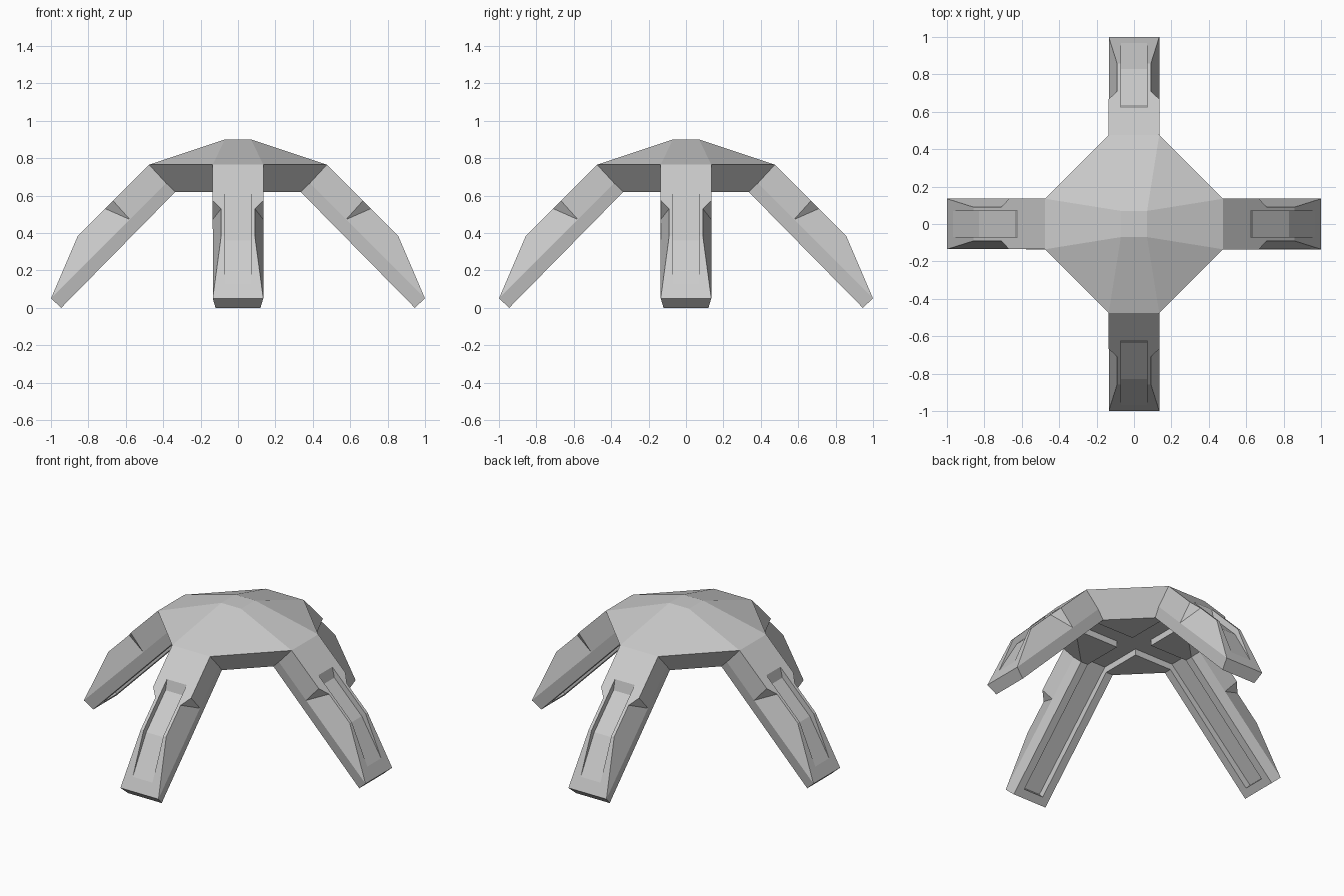
import bpy, bmesh
from math import pi
from mathutils import Matrix, Vector

if "Cube" in bpy.data.objects:
    bpy.data.objects.remove(bpy.data.objects["Cube"])


def finish(bm, name):
    bmesh.ops.remove_doubles(bm, verts=bm.verts, dist=1e-4)
    bmesh.ops.recalc_face_normals(bm, faces=bm.faces)
    mesh = bpy.data.meshes.new(name)
    bm.to_mesh(mesh)
    bm.free()
    obj = bpy.data.objects.new(name, mesh)
    bpy.context.collection.objects.link(obj)
    return obj


def add_face(bm, points):
    return bm.faces.new([bm.verts.new(p) for p in points])


def prism(name, profile, half, turn):
    """Extrude an (x, z) profile across y, then turn it about z."""
    bm = bmesh.new()
    face = add_face(bm, [(x, -half, z) for x, z in profile])
    ext = bmesh.ops.extrude_face_region(bm, geom=[face])
    moved = [v for v in ext["geom"] if isinstance(v, bmesh.types.BMVert)]
    bmesh.ops.translate(bm, verts=moved, vec=(0, 2 * half, 0))
    bm.transform(Matrix.Rotation(turn, 4, "Z"))
    obj = finish(bm, name)
    obj.hide_render = True
    return obj


# Key points of half a leg pointing along +x
P = {k: Vector(v) for k, v in {
    "T": (0.07, 0.07, 0.90), "A": (0.475, 0.135, 0.765),
    "M": (0.385, 0.135, 0.667), "N": (0.335, 0.12, 0.62),
    "C": (0.668, 0.135, 0.572), "D": (0.71, 0.09, 0.53),
    "E": (0.857, 0.09, 0.383), "F": (1.0, 0.135, 0.05),
    "G": (0.945, 0.12, 0.0), "H": (0.578, 0.135, 0.472),
    "I": (0.615, 0.135, 0.435)}.items()}


def mir(v):
    return Vector((v.x, -v.y, v.z))


# Four legs and the faceted hub as one closed shell
bm = bmesh.new()
for i in range(4):
    R = Matrix.Rotation(i * pi / 2, 3, "Z")
    # side panels, recessed flank and lower bevel on both sides
    for loop in ("AMHC", "CHD", "HID", "DIFE", "MNGFIH"):
        add_face(bm, [R @ P[k] for k in loop])
        add_face(bm, [R @ mir(P[k]) for k in loop])
    # panels spanning the leg: hub slope, outer face, shin, toe, underside
    for loop in ("TA", "ACDE", "EF", "FG", "GN"):
        add_face(bm, [R @ P[k] for k in loop]
                 + [R @ mir(P[k]) for k in reversed(loop)])
    # web between this leg and the next
    Q = Matrix.Rotation((i + 1) * pi / 2, 3, "Z")
    nxt = {k: Q @ mir(P[k]) for k in "AMN"}
    add_face(bm, [R @ P["T"], R @ P["A"], nxt["A"]])
    add_face(bm, [R @ P[k] for k in "NMA"] + [nxt[k] for k in "AMN"])
# hub top and bottom plates
add_face(bm, [Matrix.Rotation(i * pi / 2, 3, "Z") @ P["T"] for i in range(4)])
add_face(bm, [Matrix.Rotation(i * pi / 2, 3, "Z") @ p
              for i in range(4) for p in (mir(P["N"]), P["N"])])
body = finish(bm, "four_legged_stand")

# Tapering slot in the outer face of each leg
slot = [(0.605, 0.685), (0.635, 0.555), (0.83, 0.36), (0.985, 0.096),
        (1.1, 0.3), (0.8, 0.8)]
cutters = [prism("leg_slot_cutter", slot, 0.07, i * pi / 2) for i in range(4)]

# Shallow channel under each pair of legs, crossing beneath the hub
half = [(0.347, 0.66), (0.94, 0.067), (0.85, -0.023), (0.3, 0.527)]
channel = half + [(-x, z) for x, z in reversed(half)]
cutters += [prism("channel_cutter", channel, 0.07, i * pi / 2)
            for i in range(2)]

bpy.context.view_layer.objects.active = body
for c in cutters:
    mod = body.modifiers.new("cut", "BOOLEAN")
    mod.operation = "DIFFERENCE"
    mod.solver = "EXACT"
    mod.object = c
    bpy.ops.object.modifier_apply(modifier=mod.name)
for c in cutters:
    bpy.data.objects.remove(c, do_unlink=True)
